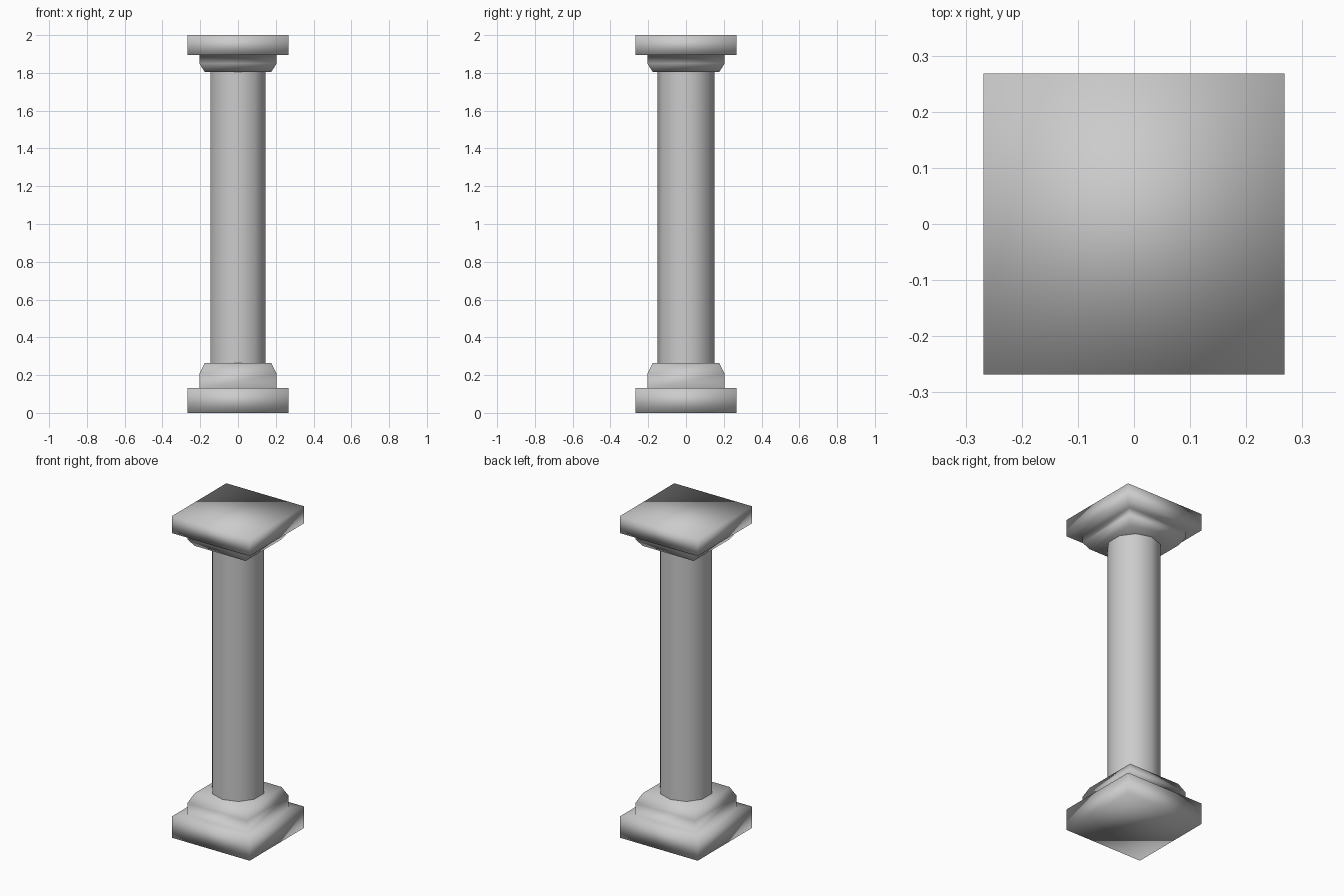
import bpy, bmesh, math

default = bpy.data.objects.get("Cube")
if default:
    bpy.data.objects.remove(default)

stone = bpy.data.materials.new("grey_stone")
stone.use_nodes = True
colour = (0.6, 0.6, 0.6, 1)
stone.diffuse_color = colour
stone.node_tree.nodes["Principled BSDF"].inputs["Base Color"].default_value = colour


def stacked(name, profile, sides, start, caps):
    """Loft rings of (radius, height) into one smooth solid."""
    bm = bmesh.new()
    rings = []
    for radius, z in profile:
        angles = [start + math.tau * i / sides for i in range(sides)]
        rings.append([bm.verts.new((radius * math.cos(a), radius * math.sin(a), z))
                      for a in angles])
    for low, high in zip(rings, rings[1:]):
        for i in range(sides):
            j = (i + 1) % sides
            bm.faces.new((low[i], low[j], high[j], high[i]))
    if caps:
        bm.faces.new(rings[0])
        bm.faces.new(rings[-1])
    bmesh.ops.recalc_face_normals(bm, faces=bm.faces)
    for face in bm.faces:
        face.smooth = True
    mesh = bpy.data.meshes.new(name)
    bm.to_mesh(mesh)
    bm.free()
    mesh.materials.append(stone)
    obj = bpy.data.objects.new(name, mesh)
    bpy.context.collection.objects.link(obj)
    return obj


def square_block(name, half_profile):
    corners = [(half * math.sqrt(2), z) for half, z in half_profile]
    return stacked(name, corners, 4, math.pi / 4, True)


# Square plinth with its stepped, tapered collar
square_block("base", [(0.268, 0), (0.268, 0.132), (0.205, 0.132),
                      (0.205, 0.207), (0.176, 0.265)])

# Ten-sided shaft, open at the ends hidden inside the blocks
stacked("shaft", [(0.152, 0.26), (0.152, 1.81)], 10, math.pi / 2, False)

# Tapered collar and square slab on top
square_block("capital", [(0.176, 1.805), (0.205, 1.85), (0.205, 1.895),
                         (0.268, 1.895), (0.268, 2.0)])
